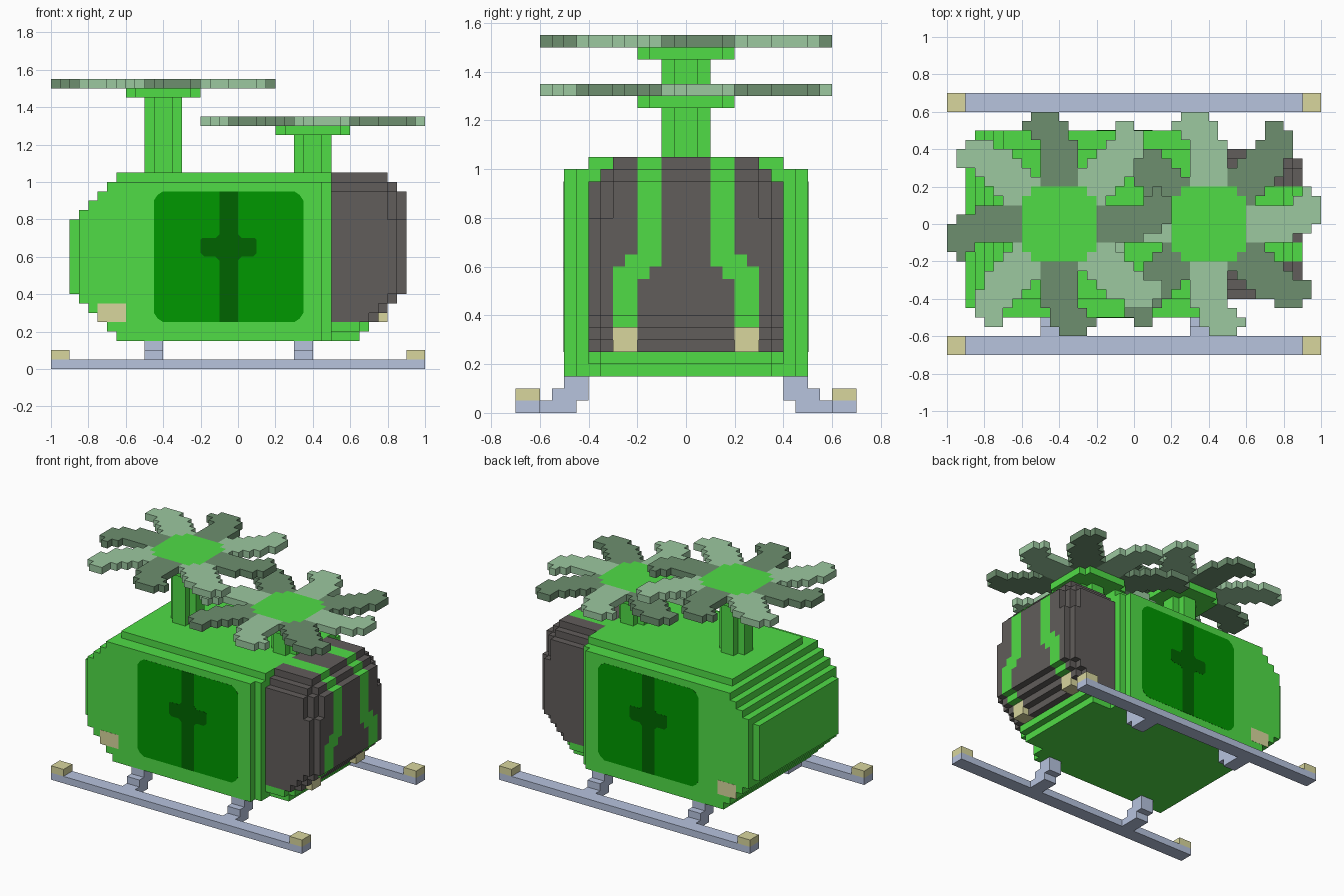
import bpy, bmesh
from mathutils import Vector

U = 0.05  # block size

cube = bpy.data.objects.get("Cube")
if cube:
    bpy.data.objects.remove(cube, do_unlink=True)


def material(name, rgb):
    lin = [((c / 255 + 0.055) / 1.055) ** 2.4 if c > 10 else c / 255 / 12.92 for c in rgb]
    m = bpy.data.materials.new(name)
    m.use_nodes = True
    m.diffuse_color = (*lin, 1)
    m.node_tree.nodes["Principled BSDF"].inputs["Base Color"].default_value = (*lin, 1)
    return m


GREEN = material("body green", (80, 220, 70))
GLASS = material("door green", (0, 152, 0))
CROSS = material("deep green", (0, 100, 0))
GREY = material("canopy grey", (97, 93, 91))
TAN = material("lamp tan", (216, 214, 158))
STEEL = material("skid blue grey", (183, 195, 222))
LIGHT = material("pale blade", (156, 200, 160))
DARK = material("dark blade", (109, 143, 111))


def link(name, bm, mats):
    me = bpy.data.meshes.new(name)
    bm.to_mesh(me)
    bm.free()
    for m in mats:
        me.materials.append(m)
    bpy.context.collection.objects.link(bpy.data.objects.new(name, me))


def blocks(name, cells):
    """Outer skin of a set of unit blocks {(i, j, k): material}, flat areas merged."""
    mats = list(dict.fromkeys(cells.values()))
    bm = bmesh.new()
    verts = {}

    def vert(p):
        if p not in verts:
            verts[p] = bm.verts.new(Vector(p) * U)
        return verts[p]

    for c, mat in cells.items():
        for axis in range(3):
            for side in (0, 1):
                n = list(c)
                n[axis] += 2 * side - 1
                if tuple(n) in cells:
                    continue
                ring = []
                for du, dv in ((0, 0), (1, 0), (1, 1), (0, 1)):
                    p = list(c)
                    p[axis] += side
                    p[(axis + 1) % 3] += du
                    p[(axis + 2) % 3] += dv
                    ring.append(vert(tuple(p)))
                f = bm.faces.new(ring if side else ring[::-1])
                f.material_index = mats.index(mat)
    bmesh.ops.dissolve_limit(bm, angle_limit=0.01, verts=bm.verts, edges=bm.edges,
                             delimit={'MATERIAL'})
    link(name, bm, mats)


def box(name, lo, hi, mat):
    bm = bmesh.new()
    bmesh.ops.create_cube(bm, size=1)
    for v in bm.verts:
        v.co = [lo[a] if v.co[a] < 0 else hi[a] for a in range(3)]
    link(name, bm, [mat])


def plate(name, pts, side, thick, mat):
    """Thin plate on the body side, outline given in x and z."""
    bm = bmesh.new()
    face = bm.faces.new([bm.verts.new((x, side * 0.499, z)) for x, z in pts])
    out = bmesh.ops.extrude_face_region(bm, geom=[face])["geom"]
    for v in out:
        if isinstance(v, bmesh.types.BMVert):
            v.co.y = side * (0.5 + thick)
    bmesh.ops.recalc_face_normals(bm, faces=bm.faces)
    link(name, bm, [mat])


def rounded(x0, x1, z0, z1, c, d):
    return [(x0 + c, z0), (x1 - c, z0), (x1 - d, z0 + d), (x1, z0 + c),
            (x1, z1 - c), (x1 - d, z1 - d), (x1 - c, z1), (x0 + c, z1),
            (x0 + d, z1 - d), (x0, z1 - c), (x0, z0 + c), (x0 + d, z0 + d)]


def away(j):
    return j if j >= 0 else -j - 1


# Body: stepped tail at -x, narrower roof, chin under the canopy
body = {}
for k in range(3, 21):
    tail = -18 + max(0, k - 15, 8 - k)
    for j in range(-10, 10):
        a = away(j)
        if k == 20 and a >= 8:
            continue
        start, end = tail, 10
        if a == 9:
            start, end = max(tail, -17), 9
        if k == 3 and a < 7:
            end = 13
        if k == 4 and a < 8:
            end = 14 if a < 7 else 13
        for i in range(start, end):
            body[i, j, k] = GREEN
blocks("body", body)

# Canopy: rounded nose with two green stripes ending in lamps
nose = {}
for k in range(5, 21):
    end = 18 - max(0, k - 18, 8 - k)
    half = {20: 6, 19: 7}.get(k, 8)
    stripe = (2, 3) if k > 12 else (2, 3, 4) if k == 12 else (3, 4, 5) if k == 11 else (4, 5)
    for j in range(-half, half):
        a = away(j)
        lamp = k < 7 and a in (4, 5)
        stop = end - (a == 7) - (a >= 6 and k >= 16) + (lamp and k == 5)
        for i in range(10, stop):
            nose[i, j, k] = (TAN if lamp and i > 13 else
                             GREEN if a in stripe and k > 6 else GREY)
blocks("canopy", nose)

# Doors, cross emblems and tail lamps on both sides
c = 0.02
cross = [(-0.1, 0.25), (0, 0.25), (0, 0.58), (c, 0.6), (0.1 - c, 0.6), (0.1, 0.6 + c),
         (0.1, 0.7 - c / 2), (0.1 - c / 2, 0.7), (c, 0.7), (0, 0.7 + c), (0, 0.95),
         (-0.1, 0.95), (-0.1, 0.7 + c), (-0.1 - c, 0.7), (-0.2 + c / 2, 0.7),
         (-0.2, 0.7 - c / 2), (-0.2, 0.6 + c), (-0.2 + c, 0.6), (-0.1 - c, 0.6), (-0.1, 0.58)]
for side, label in ((-1, "right"), (1, "left")):
    plate(f"door_{label}", rounded(-0.45, 0.35, 0.25, 0.95, 0.05, 0.02), side, 0.001, GLASS)
    plate(f"door_cross_{label}", cross, side, 0.002, CROSS)
    plate(f"tail_lamp_{label}", [(-0.75, 0.25), (-0.6, 0.25), (-0.6, 0.35), (-0.75, 0.35)],
          side, 0.001, TAN)

# Skids with raised ends and stepped struts
for s, label in ((-1, "right"), (1, "left")):
    y0, y1 = sorted((s * 0.6, s * 0.7))
    box(f"skid_{label}", (-1, y0, 0), (1, y1, 0.05), STEEL)
    for x, end in ((-1, "back"), (0.9, "front")):
        box(f"skid_cap_{label}_{end}", (x, y0, 0.05), (x + 0.1, y1, 0.1), TAN)
    for i0, end in ((-10, "back"), (6, "front")):
        strut = {}
        for k, (j0, j1) in enumerate(((9, 12), (8, 11), (8, 10))):
            for j in range(j0, j1):
                for i in (i0, i0 + 1):
                    strut[i, j if s > 0 else -j - 1, k] = STEEL
        blocks(f"strut_{label}_{end}", strut)

# Rotor blade footprints: row -> (first, last) block column
STRAIGHT = {**{r: (-2, 2) for r in range(4, 9)}, 9: (-3, 1), 10: (-4, 1), 11: (-3, 0)}
DIAGONAL = {2: (4, 5), 3: (3, 6), 4: (2, 7), 5: (2, 8), 6: (3, 8), 7: (4, 9),
            8: (5, 9), 9: (6, 9), 10: (6, 8)}


def rotor(label, ci, top, straight_mat, diagonal_mat):
    disc = [(i, j) for i in range(-4, 4) for j in range(-4, 4)
            if not (away(i) == 3 and away(j) == 3)]
    blades = {}
    for rows, mat in ((DIAGONAL, diagonal_mat), (STRAIGHT, straight_mat)):
        for j0, (a, b) in rows.items():
            for i0 in range(a, b):
                i, j = i0, j0
                for _ in range(4):
                    blades[i + ci, j, top] = mat
                    i, j = -j - 1, i
    for i, j in disc:
        blades[i + ci, j, top] = GREEN
    blocks(f"rotor_{label}", blades)
    blocks(f"rotor_cap_{label}", {(i + ci, j, top - 1): GREEN for i, j in disc})
    blocks(f"mast_{label}", {(i + ci, j, k): GREEN for k in range(21, top - 1)
                             for i in range(-2, 2) for j in range(-2, 2)
                             if not (away(i) == 1 and away(j) == 1)})


rotor("back", -8, 30, DARK, LIGHT)
rotor("front", 8, 26, LIGHT, DARK)
